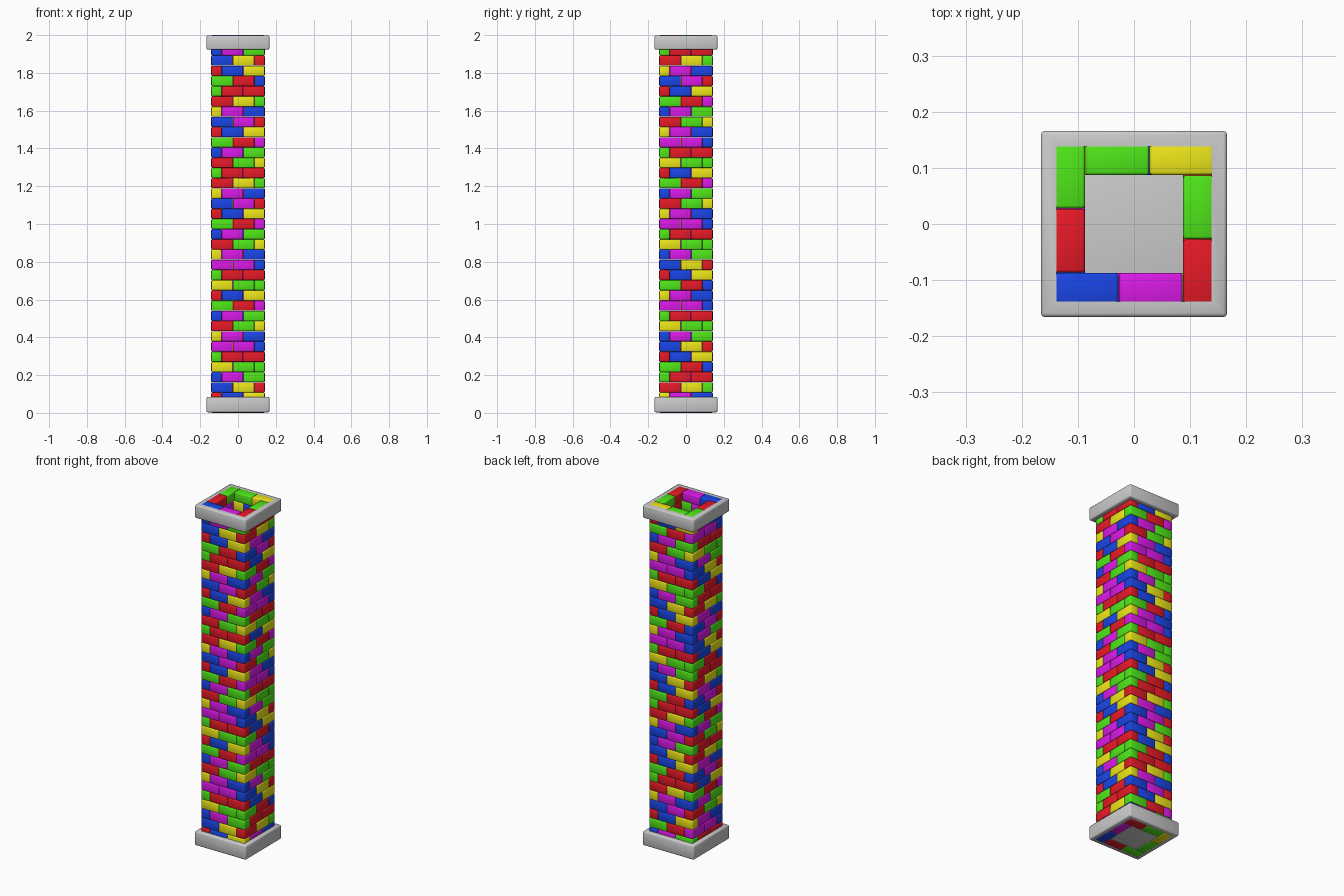
import bpy, bmesh
from math import radians
from mathutils import Matrix, Vector

if "Cube" in bpy.data.objects:
    bpy.data.objects.remove(bpy.data.objects["Cube"])

HALF, THICK, PITCH = 0.142, 0.055, 2.0 / 37   # wall half-width, brick width, course height
LENGTH = (2 * HALF - THICK) / 2
COLOURS = {"R": ("red", (0.8, 0.01, 0.02, 1)), "G": ("green", (0.08, 0.8, 0.01, 1)),
           "B": ("blue", (0.01, 0.06, 0.8, 1)), "Y": ("yellow", (0.85, 0.8, 0.01, 1)),
           "M": ("magenta", (0.7, 0.01, 0.8, 1))}
# colour order around a course, and the quarter turn at which each course starts
EVEN_A, EVEN_B, ODD = "BMRGYGGR", "BYRYGRMM", "MGRRBYMB"
STARTS = "3200213310222133102203111022031132000"


def finish(bm, name, mat=None):
    bmesh.ops.recalc_face_normals(bm, faces=bm.faces)
    mesh = bpy.data.meshes.new(name)
    bm.to_mesh(mesh)
    bm.free()
    ob = bpy.data.objects.new(name, mesh)
    bpy.context.collection.objects.link(ob)
    if mat:
        mesh.materials.append(mat)
    bpy.ops.object.select_all(action='DESELECT')
    ob.select_set(True)
    bpy.context.view_layer.objects.active = ob
    bpy.ops.object.shade_smooth_by_angle(angle=radians(50))
    return ob


def add_brick(bm, matrix):
    size = Matrix.Diagonal((LENGTH - 0.001, THICK - 0.0005, PITCH - 0.0005, 1))
    verts = bmesh.ops.create_cube(bm, size=1, matrix=matrix @ size)["verts"]
    edges = list({e for v in verts for e in v.link_edges})
    bmesh.ops.bevel(bm, geom=edges, offset=0.005, segments=2, profile=0.5, affect='EDGES')


# Brick courses: pinwheel bond, mirrored on every other course
groups = {key: bmesh.new() for key in COLOURS}
for row, start in enumerate(STARTS):
    odd = row % 2
    order = ODD if odd else (EVEN_A if row % 4 == 0 else EVEN_B)
    x0 = -HALF + (THICK if odd else 0)
    for i in range(8):
        side, n = divmod(i, 2)
        pos = Vector((x0 + (n + 0.5) * LENGTH, -HALF + THICK / 2, (row + 0.5) * PITCH))
        turn = Matrix.Rotation(radians(90 * side), 4, 'Z')
        colour = order[(i + 2 * int(start)) % 8]
        add_brick(groups[colour], turn @ Matrix.Translation(pos))
for key, (name, rgba) in COLOURS.items():
    mat = bpy.data.materials.new(name)
    mat.diffuse_color = rgba
    mat.use_nodes = True
    mat.node_tree.nodes["Principled BSDF"].inputs["Base Color"].default_value = mat.diffuse_color
    finish(groups[key], name + "_bricks", mat)


def square(bm, h, z):
    return [bm.verts.new((x * h, y * h, z)) for x, y in ((-1, -1), (1, -1), (1, 1), (-1, 1))]


def bevel_outer(bm, h):
    edges = [e for e in bm.edges if all(abs(v.co.x) > h - 0.001 for v in e.verts)]
    bmesh.ops.bevel(bm, geom=edges, offset=0.007, segments=2, profile=0.5, affect='EDGES')


# Top collar: open square ring around the last courses
bm = bmesh.new()
rings = [square(bm, h, z) for h, z in ((0.166, 1.923), (0.166, 1.999), (0.138, 1.999), (0.138, 1.923))]
for a, b in zip(rings, rings[1:] + rings[:1]):
    for i in range(4):
        j = (i + 1) % 4
        bm.faces.new((a[i], a[j], b[j], b[i]))
bevel_outer(bm, 0.166)
finish(bm, "top_collar")

# Base plinth: solid block closing the shaft, bricks reach just below it
bm = bmesh.new()
a, b = square(bm, 0.166, 0.003), square(bm, 0.166, 0.085)
bm.faces.new(a)
bm.faces.new(b)
for i in range(4):
    j = (i + 1) % 4
    bm.faces.new((a[i], a[j], b[j], b[i]))
bevel_outer(bm, 0.166)
finish(bm, "base_plinth")
